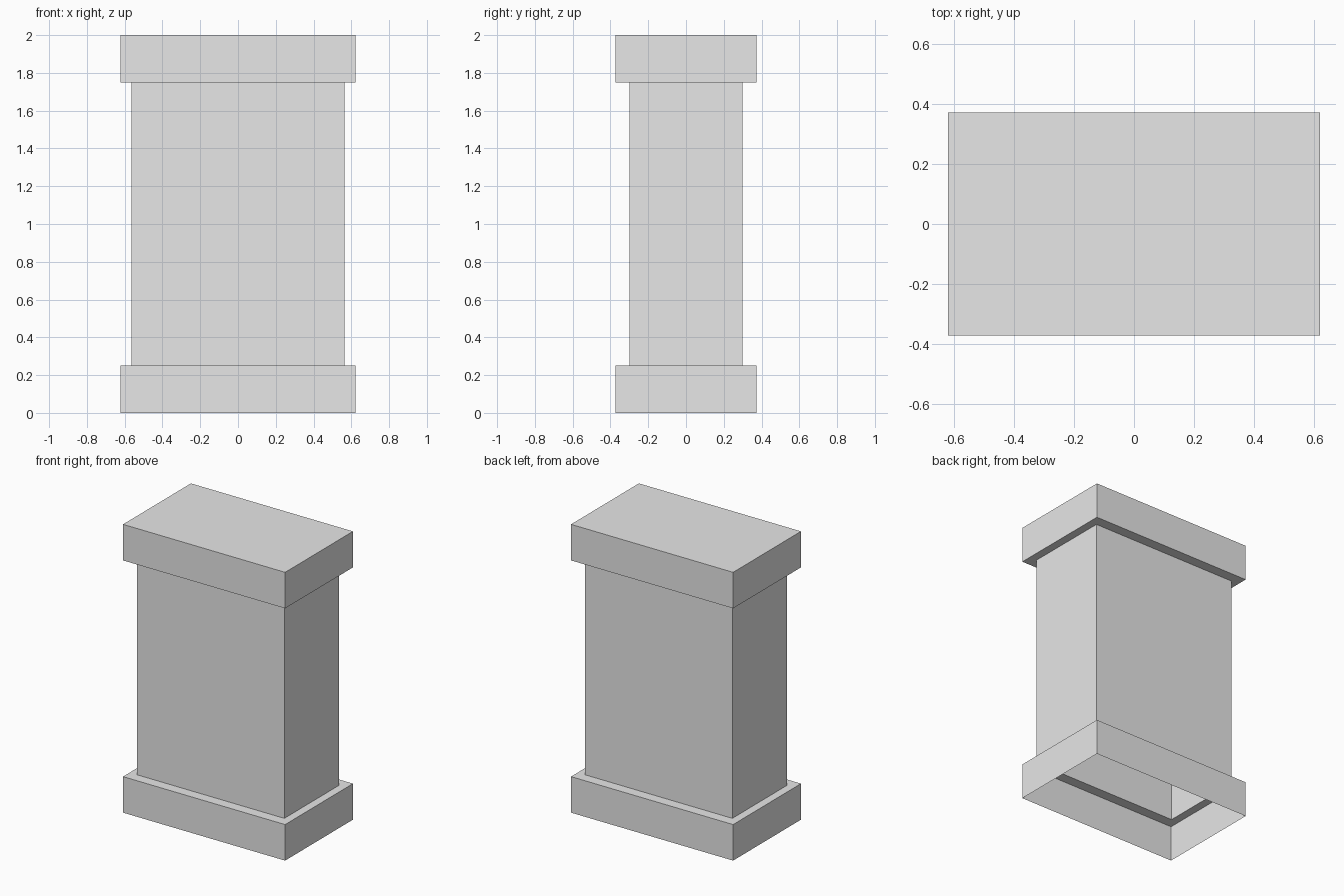
import bpy
import bmesh

if "Cube" in bpy.data.objects:
    bpy.data.objects.remove(bpy.data.objects["Cube"])

OUTER = (0.622, 0.372)   # half sizes of base and cap
INNER = (0.565, 0.299)   # half sizes of shaft

stone = bpy.data.materials.new("light_grey")
stone.diffuse_color = (0.8, 0.8, 0.8, 1.0)
stone.use_nodes = True
stone.node_tree.nodes["Principled BSDF"].inputs["Base Color"].default_value = stone.diffuse_color


def shell(name, rings, close_top=False):
    """Skin rectangular rings, listed as ((half_x, half_y), z), into an open shell."""
    bm = bmesh.new()
    loops = [[bm.verts.new((sx * h[0], sy * h[1], z))
              for sx, sy in ((-1, -1), (1, -1), (1, 1), (-1, 1))]
             for h, z in rings]
    for a, b in zip(loops, loops[1:]):
        for i in range(4):
            j = (i + 1) % 4
            bm.faces.new((a[i], a[j], b[j], b[i]))
    if close_top:
        bm.faces.new(loops[-1])
    mesh = bpy.data.meshes.new(name)
    bm.to_mesh(mesh)
    bm.free()
    mesh.materials.append(stone)
    obj = bpy.data.objects.new(name, mesh)
    bpy.context.collection.objects.link(obj)
    return obj


# Base: hollow plinth, open underneath, with a ledge around the shaft
shell("base", [(OUTER, 0.0), (OUTER, 0.25), (INNER, 0.25)])

# Shaft: hollow rectangular column
shell("shaft", [(INNER, 0.25), (INNER, 1.75)])

# Cap: overhanging block with a closed top
shell("cap", [(INNER, 1.75), (OUTER, 1.75), (OUTER, 2.0)], close_top=True)
